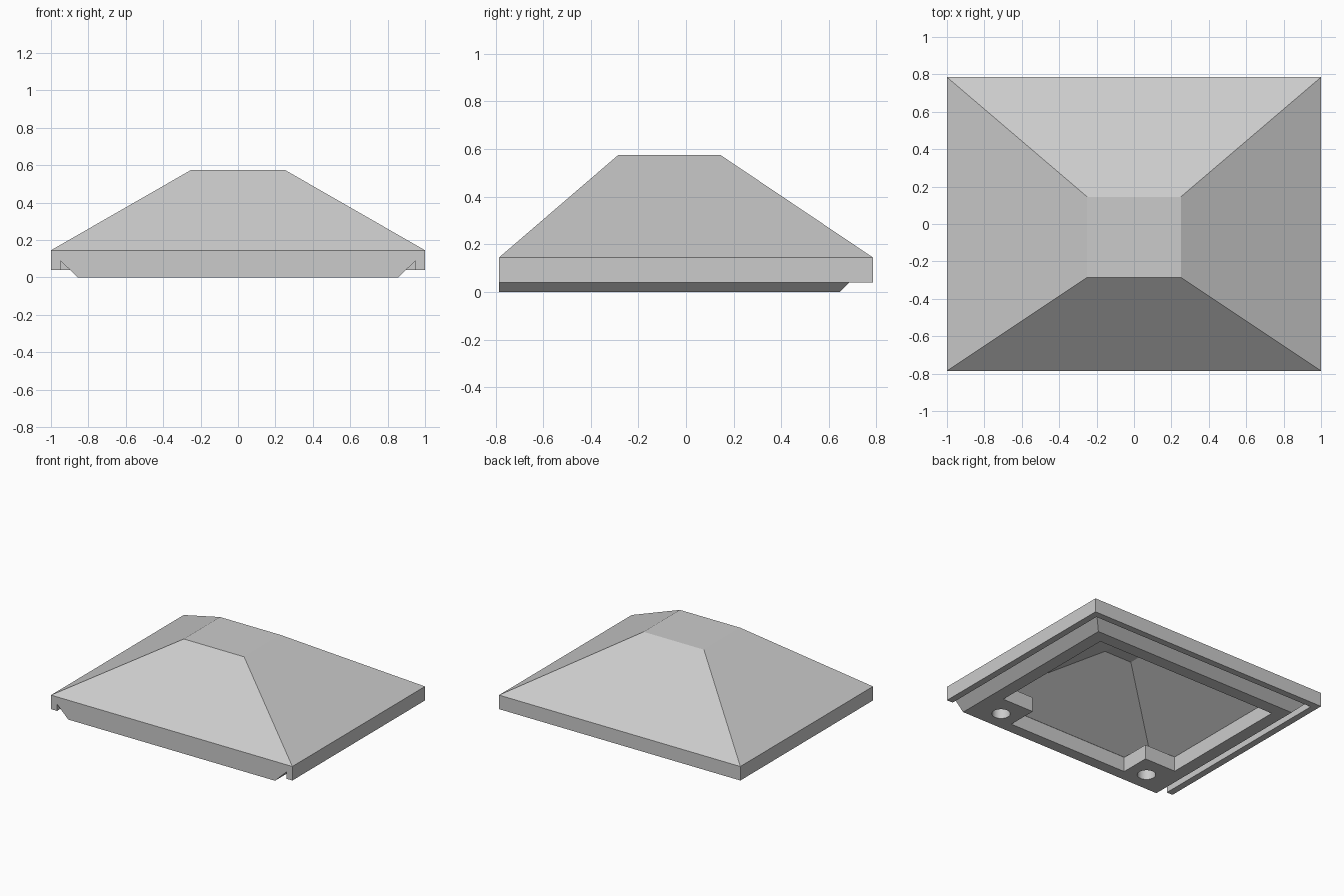
import bpy, bmesh, math

cube = bpy.data.objects.get("Cube")
if cube:
    bpy.data.objects.remove(cube, do_unlink=True)

grey = bpy.data.materials.new("plain grey")
grey.use_nodes = True
COLOUR = (0.6, 0.6, 0.6, 1)
grey.diffuse_color = COLOUR
grey.node_tree.nodes["Principled BSDF"].inputs["Base Color"].default_value = COLOUR


def loft(name, loops):
    """Solid skinned through closed loops of equal length, bottom to top."""
    bm = bmesh.new()
    rings = [[bm.verts.new(p) for p in loop] for loop in loops]
    bm.faces.new(rings[0][::-1])
    bm.faces.new(rings[-1])
    n = len(rings[0])
    for low, high in zip(rings, rings[1:]):
        for i in range(n):
            j = (i + 1) % n
            bm.faces.new((low[i], low[j], high[j], high[i]))
    bmesh.ops.recalc_face_normals(bm, faces=bm.faces)
    mesh = bpy.data.meshes.new(name)
    bm.to_mesh(mesh)
    bm.free()
    mesh.materials.append(grey)
    obj = bpy.data.objects.new(name, mesh)
    bpy.context.collection.objects.link(obj)
    return obj


def rect(half_x, front, back, z):
    return [(-half_x, front, z), (half_x, front, z), (half_x, back, z), (-half_x, back, z)]


def prism(name, outline, low, high):
    return loft(name, [[(x, y, z) for x, y in outline] for z in (low, high)])


def combine(target, tool, operation):
    """Apply a boolean and discard the tool."""
    tool.hide_render = True
    mod = target.modifiers.new(operation, 'BOOLEAN')
    mod.operation, mod.object, mod.solver = operation, tool, 'EXACT'
    bpy.context.view_layer.objects.active = target
    bpy.ops.object.modifier_apply(modifier=mod.name)
    bpy.data.objects.remove(tool, do_unlink=True)


FRONT, BACK = -0.785, 0.785
EAVE, TOP, SHELF = 0.145, 0.575, 0.11

# Hipped roof with a straight rim
roof = loft("roof_cover", [rect(1, FRONT, BACK, 0.04), rect(1, FRONT, BACK, EAVE),
                           rect(0.25, -0.285, 0.145, TOP)])

# Clear the space inside the rim, open at the front
combine(roof, loft("rim_cutter", [rect(0.95, -1, 0.735, -0.1),
                                  rect(0.95, -1, 0.735, 0.09)]), 'DIFFERENCE')

# Bevelled base that leaves a drip groove on three sides
combine(roof, loft("base", [rect(0.857, FRONT, 0.645, 0), rect(0.95, FRONT, 0.735, 0.09),
                            rect(0.93, FRONT, 0.715, 0.12)]), 'UNION')

# Opening underneath, stepped around the two front lugs, and hollow above it
half = [(0.5, -0.7), (0.5, -0.475), (0.76, -0.475), (0.76, 0.55)]
outline = half + [(-x, y) for x, y in reversed(half)]
combine(roof, loft("hollow_cutter", [rect(0.76, -0.7, 0.55, SHELF),
                                     rect(0.115, -0.17, 0, 0.48)]), 'DIFFERENCE')
combine(roof, prism("opening_cutter", outline, -0.1, SHELF + 0.001), 'DIFFERENCE')

# Round sockets in the lugs
for side in (-1, 1):
    angles = [math.tau * i / 32 for i in range(32)]
    circle = [(side * 0.645 + 0.063 * math.cos(a), -0.637 + 0.063 * math.sin(a)) for a in angles]
    combine(roof, prism("socket_cutter", circle, -0.1, 0.09), 'DIFFERENCE')

bpy.ops.object.select_all(action='DESELECT')
roof.select_set(True)
bpy.context.view_layer.objects.active = roof
bpy.ops.object.shade_smooth_by_angle(angle=math.radians(20))
